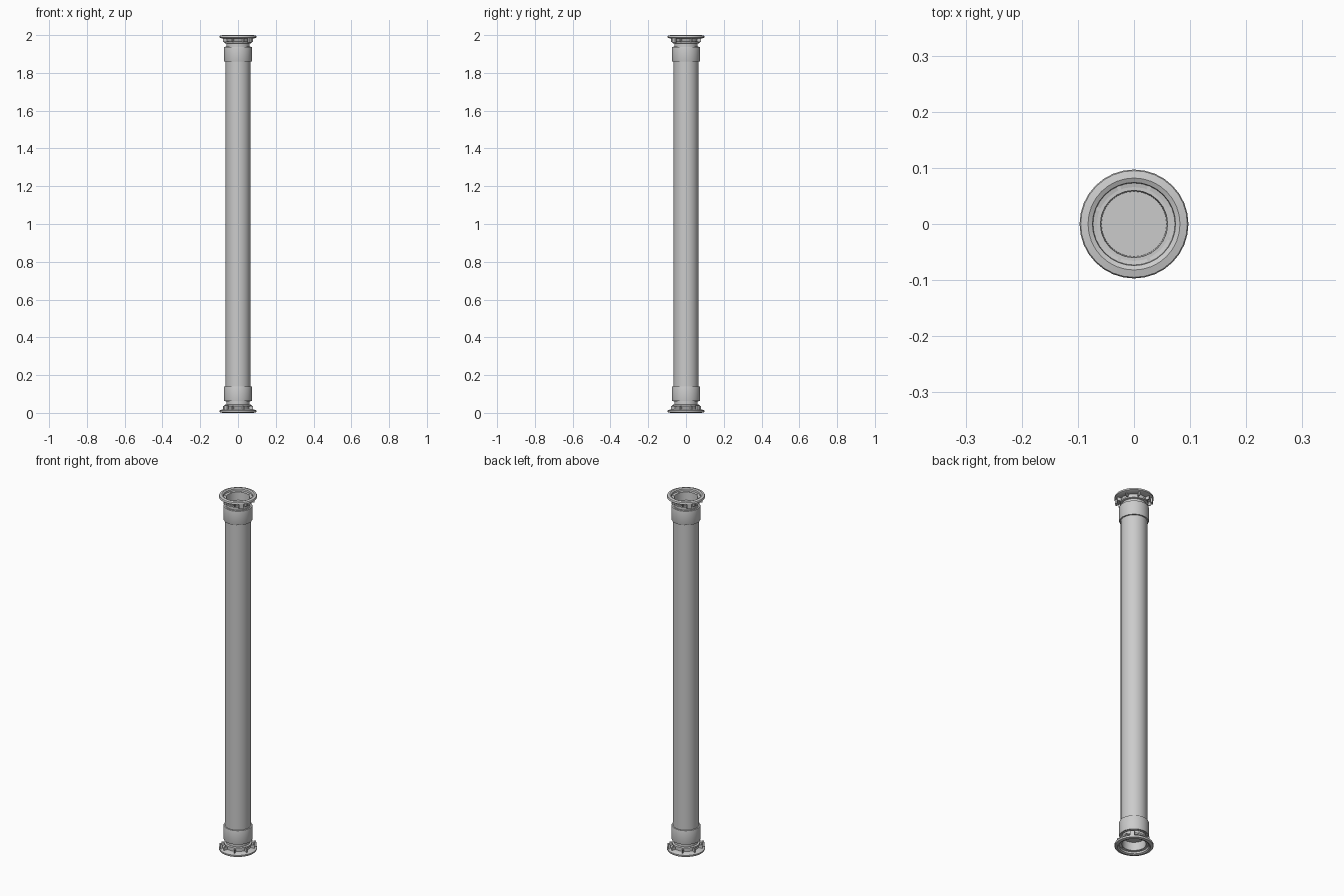
import bpy, bmesh, math
from mathutils import Matrix

if "Cube" in bpy.data.objects:
    bpy.data.objects.remove(bpy.data.objects["Cube"])

def finish(name, bm, flip=False):
    if flip:  # mirrored copy for the top end
        bm.transform(Matrix.Translation((0, 0, 2)) @ Matrix.Rotation(math.pi, 4, 'X'))
    bmesh.ops.recalc_face_normals(bm, faces=bm.faces)
    me = bpy.data.meshes.new(name)
    bm.to_mesh(me)
    bm.free()
    ob = bpy.data.objects.new(name, me)
    bpy.context.collection.objects.link(ob)
    bpy.context.view_layer.objects.active = ob
    ob.select_set(True)
    bpy.ops.object.shade_smooth_by_angle(angle=math.radians(35))
    ob.select_set(False)
    return ob

def lathe(name, profile, n, flip=False, closed=True, caps=False):
    bm = bmesh.new()
    rings = [[bm.verts.new((r * math.cos(2 * math.pi * i / n),
                            r * math.sin(2 * math.pi * i / n), z))
              for i in range(n)] for r, z in profile]
    pairs = list(zip(rings, rings[1:]))
    if closed:
        pairs.append((rings[-1], rings[0]))
    for a, b in pairs:
        for i in range(n):
            j = (i + 1) % n
            bm.faces.new((a[i], a[j], b[j], b[i]))
    if caps:
        bm.faces.new(rings[0])
        bm.faces.new(rings[-1])
    return finish(name, bm, flip)

def block(bm, angle, r0, r1, width, z0, z1):
    m = (Matrix.Rotation(angle, 4, 'Z') @ Matrix.Translation(((r0 + r1) / 2, 0, (z0 + z1) / 2))
         @ Matrix.Diagonal((r1 - r0, width, z1 - z0, 1)))
    bmesh.ops.create_cube(bm, size=1, matrix=m)

# Long hose with closed ends inside the couplings
lathe("hose", [(0.066, 0.06), (0.066, 1.94)], 24, closed=False, caps=True)

for side, flip in (("bottom", False), ("top", True)):
    # Clamp sleeve over the hose end
    lathe(side + "_sleeve", [(0.066, 0.062), (0.073, 0.062), (0.074, 0.066),
                             (0.074, 0.137), (0.073, 0.14), (0.066, 0.14)], 24, flip)
    # Neck between the sleeve and the coupling, open inside
    lathe(side + "_neck", [(0.06, 0.015), (0.066, 0.015), (0.066, 0.032),
                           (0.061, 0.038), (0.061, 0.065), (0.058, 0.065)], 24, flip)
    # Coupling flange with stepped mouth
    lathe(side + "_flange", [(0.074, 0.004), (0.082, 0), (0.095, 0.003), (0.097, 0.006),
                             (0.097, 0.013), (0.09, 0.016), (0.066, 0.02),
                             (0.061, 0.02), (0.063, 0.016), (0.073, 0.014)], 32, flip)
    # Inner collar behind the flange
    lathe(side + "_collar", [(0.066, 0.034), (0.071, 0.034), (0.071, 0.042),
                             (0.066, 0.044), (0.06, 0.044), (0.06, 0.034)], 24, flip)
    # Stiffening ribs and two grip lugs
    bm = bmesh.new()
    for k in range(8):
        block(bm, math.pi * (k + 0.5) / 4, 0.064, 0.086, 0.006, 0.014, 0.036)
    for k in range(2):
        block(bm, math.radians(45) + math.pi * k, 0.083, 0.093, 0.022, 0.012, 0.04)
    finish(side + "_ribs_and_lugs", bm, flip)
